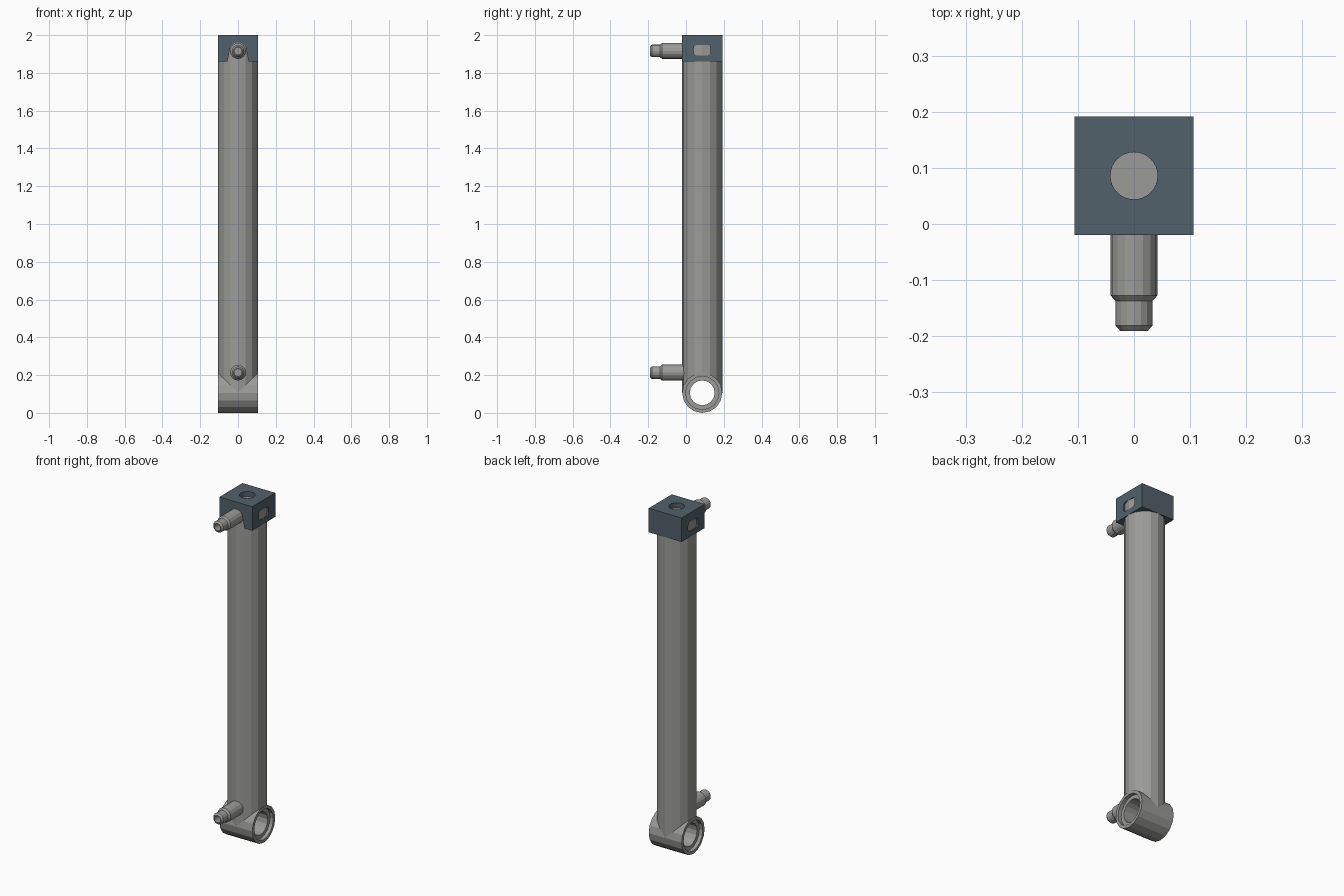
import bpy, bmesh
from math import pi, sin, cos
from mathutils import Matrix, Vector

if "Cube" in bpy.data.objects:
    bpy.data.objects.remove(bpy.data.objects["Cube"], do_unlink=True)

R = 0.106          # barrel, eye and half block size
CY = 0.086         # y of the barrel axis
SIDES = 16


def material(name, rgb):
    m = bpy.data.materials.new(name)
    m.use_nodes = True
    m.diffuse_color = (*rgb, 1)
    m.node_tree.nodes["Principled BSDF"].inputs["Base Color"].default_value = (*rgb, 1)
    return m


steel = material("steel grey", (0.33, 0.33, 0.32))
slate = material("slate blue", (0.085, 0.12, 0.145))


def finish(name, bm, mat, matrix=None):
    if matrix:
        bm.transform(matrix)
    bmesh.ops.recalc_face_normals(bm, faces=bm.faces)
    me = bpy.data.meshes.new(name)
    bm.to_mesh(me)
    bm.free()
    if mat:
        me.materials.append(mat)
    ob = bpy.data.objects.new(name, me)
    bpy.context.collection.objects.link(ob)
    return ob


def lathe(name, profile, mat, matrix, sides=SIDES, ring=False):
    """Turn (radius, height) points about z; ring joins last point to first."""
    bm = bmesh.new()
    loops = [[bm.verts.new((r * cos(2 * pi * i / sides), r * sin(2 * pi * i / sides), h))
              for i in range(sides)] for r, h in profile]
    pairs = list(zip(loops, loops[1:]))
    if ring:
        pairs.append((loops[-1], loops[0]))
    else:
        bm.faces.new(loops[0])
        bm.faces.new(loops[-1])
    for a, b in pairs:
        for i in range(sides):
            j = (i + 1) % sides
            bm.faces.new((a[i], a[j], b[j], b[i]))
    return finish(name, bm, mat, matrix)


def prism(name, points, push):
    """Closed outline of 3D points extruded along push."""
    bm = bmesh.new()
    face = bm.faces.new([bm.verts.new(p) for p in points])
    out = bmesh.ops.extrude_face_region(bm, geom=[face])
    bmesh.ops.translate(bm, vec=push, verts=[v for v in out["geom"] if isinstance(v, bmesh.types.BMVert)])
    return finish(name, bm, None)


def cut(target, cutter):
    cutter.hide_render = True
    mod = target.modifiers.new("cut", 'BOOLEAN')
    mod.operation = 'DIFFERENCE'
    mod.solver = 'EXACT'
    mod.object = cutter
    bpy.context.view_layer.objects.active = target
    bpy.ops.object.modifier_apply(modifier=mod.name)
    bpy.data.objects.remove(cutter, do_unlink=True)


def at(x, y, z):
    return Matrix.Translation((x, y, z))


along_x = Matrix.Rotation(pi / 2, 4, 'Y')
toward_front = Matrix.Rotation(pi / 2, 4, 'X')

# Barrel, cleared where the eye passes through
barrel = lathe("barrel", [(R, R), (R, 1.97)], steel, at(0, CY, 0))
cut(barrel, lathe("eye_cutter", [(0.09, -0.2), (0.09, 0.2)], None, at(0, CY, R) @ along_x))

# Mounting eye with a recessed rim at each end
half = [(0.066, 0.085), (0.088, 0.085), (0.088, R), (R, R)]
lathe("mounting_eye", half + [(r, -h) for r, h in reversed(half)], steel,
      at(0, CY, R) @ along_x, ring=True)

# Square head block
bm = bmesh.new()
bmesh.ops.create_cube(bm, size=1)
head = finish("head_block", bm, slate, at(0, CY, 1.93) @ Matrix.Diagonal((2 * R, 2 * R, 0.14, 1)))
cut(head, lathe("rod_hole_cutter", [(0.042, 1.96), (0.042, 2.1)], None, at(0, CY, 0), 32))

# Arched notch below the upper port
arch = [(0.045 * cos(pi * i / 8), 1.916 + 0.045 * sin(pi * i / 8)) for i in range(9)]
outline = [(0.055, 1.8), (0.055, 1.865)] + arch + [(-0.055, 1.865), (-0.055, 1.8)]
cut(head, prism("notch_cutter", [(x, -0.1, z) for x, z in outline], Vector((0, 0.12, 0))))

# Rounded slot on each side
slot = []
for sy, sz, start in ((1, 1, 0), (-1, 1, 1), (-1, -1, 2), (1, -1, 3)):
    for k in range(4):
        a = (start + k / 3) * pi / 2
        slot.append((CY + sy * 0.03 + 0.015 * cos(a), 1.92 + sz * 0.012 + 0.015 * sin(a)))
for side in (-1, 1):
    cut(head, prism("slot_cutter", [(side * 0.07, y, z) for y, z in slot], Vector((side * 0.1, 0, 0))))

# Stepped hose ports with a hollow mouth
port = [(0.042, -0.05), (0.042, 0.127), (0.033, 0.137), (0.033, 0.181),
        (0.024, 0.191), (0.019, 0.191), (0.019, 0.15)]
for name, z in (("lower_port", 0.213), ("upper_port", 1.916)):
    lathe(name, port, steel, at(0, 0, z) @ toward_front)
